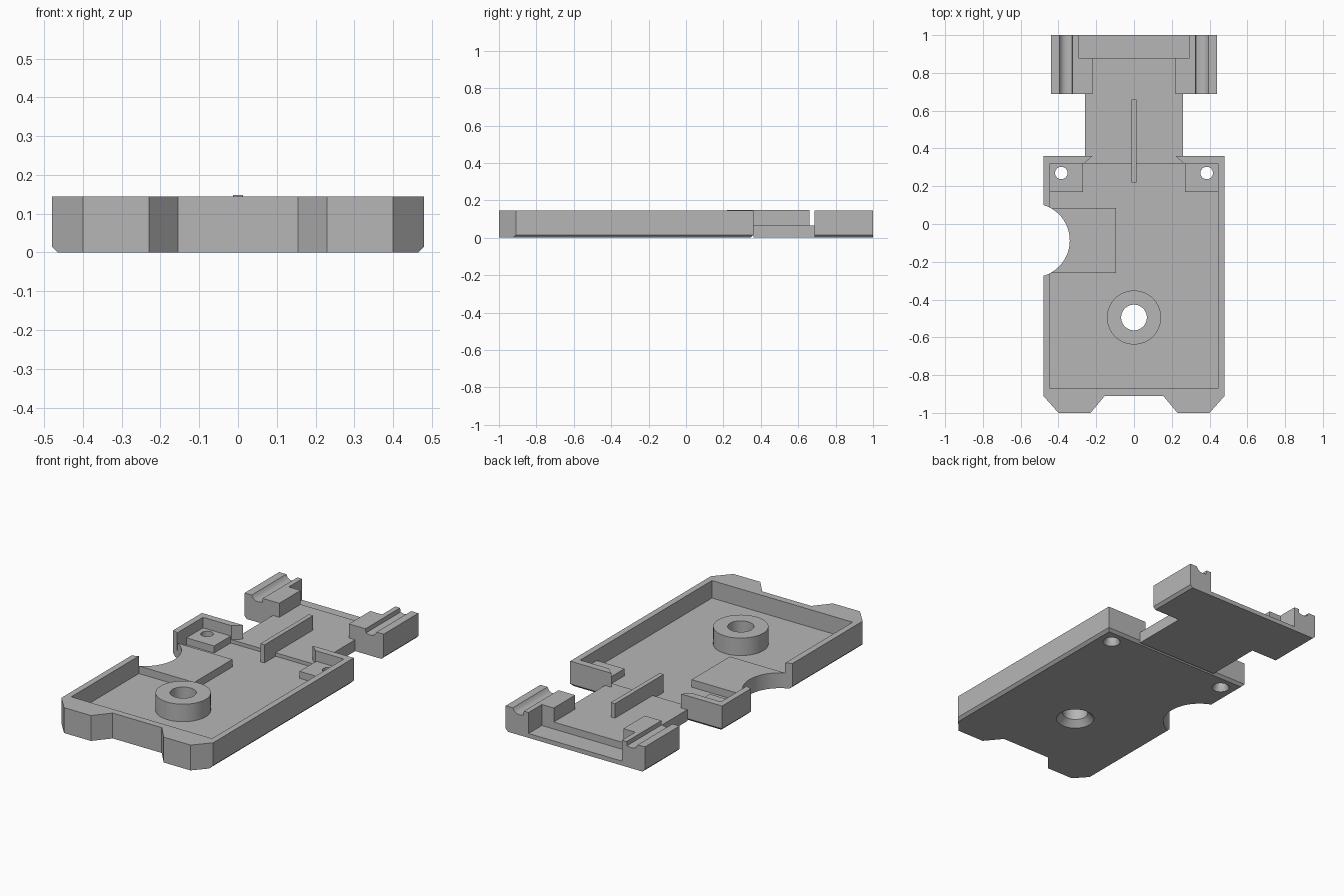
import bpy, bmesh, math
from mathutils import Vector

if "Cube" in bpy.data.objects:
    bpy.data.objects.remove(bpy.data.objects["Cube"])

grey = bpy.data.materials.new("plain grey")
grey.use_nodes = True
COLOUR = (0.47, 0.47, 0.47, 1)
grey.diffuse_color = COLOUR
grey.node_tree.nodes["Principled BSDF"].inputs["Base Color"].default_value = COLOUR

TOP, FLOOR, NECK = 0.145, 0.045, 0.065


def finish(name, bm):
    bmesh.ops.recalc_face_normals(bm, faces=bm.faces)
    mesh = bpy.data.meshes.new(name)
    bm.to_mesh(mesh)
    bm.free()
    mesh.materials.append(grey)
    ob = bpy.data.objects.new(name, mesh)
    bpy.context.collection.objects.link(ob)
    return ob


def extrude(name, points, direction, chamfer=0):
    """Closed 3D polygon swept along a direction; chamfer cuts the long lower side edges."""
    bm = bmesh.new()
    face = bm.faces.new([bm.verts.new(p) for p in points])
    new = bmesh.ops.extrude_face_region(bm, geom=[face])["geom"]
    bmesh.ops.translate(bm, vec=direction, verts=[v for v in new if isinstance(v, bmesh.types.BMVert)])
    if chamfer:
        wide = max(abs(v.co.x) for v in bm.verts)
        edges = [e for e in bm.edges if all(v.co.z < 1e-4 and abs(v.co.x) > wide - 1e-4 for v in e.verts)]
        bmesh.ops.bevel(bm, geom=edges, offset=chamfer, segments=1, affect='EDGES')
    return finish(name, bm)


def prism(name, outline, z0, z1, chamfer=0):
    return extrude(name, [(x, y, z0) for x, y in outline], Vector((0, 0, z1 - z0)), chamfer)


def box(name, x0, x1, y0, y1, z0, z1):
    return prism(name, [(x0, y0), (x1, y0), (x1, y1), (x0, y1)], z0, z1)


def cone(name, x, y, r0, r1, z0, z1):
    bm = bmesh.new()
    bmesh.ops.create_cone(bm, cap_ends=True, segments=72, radius1=r0, radius2=r1, depth=z1 - z0)
    bmesh.ops.translate(bm, vec=(x, y, (z0 + z1) / 2), verts=bm.verts)
    return finish(name, bm)


def mirrored(right):
    return right + [(-x, y) for x, y in reversed(right)]


def cut(ob, cutters):
    for c in cutters:
        c.hide_render = True
        mod = ob.modifiers.new("cut", 'BOOLEAN')
        mod.operation, mod.solver, mod.object = 'DIFFERENCE', 'EXACT', c
    bpy.context.view_layer.update()
    result = bpy.data.meshes.new_from_object(ob.evaluated_get(bpy.context.evaluated_depsgraph_get()))
    ob.modifiers.clear()
    ob.data = result


# Main tray with notched front and open back
tray = prism("tray", mirrored([(0.155, -0.91), (0.23, -1), (0.40, -1), (0.48, -0.91), (0.48, 0.36)]),
             0, TOP, chamfer=0.015)
pocket = box("pocket_cutter", -0.445, 0.445, -0.87, 0.32, FLOOR, 0.3)
gap = prism("gap_cutter", mirrored([(0.276, 0.31), (0.209, 0.37)]), NECK, 0.3)
side_scoop = cone("scoop_cutter", -0.536, -0.087, 0.196, 0.196, -0.1, 0.3)

# Neck and centre rib
neck = box("neck", -0.26, 0.26, 0.36, 0.69, 0, NECK)
rib = box("centre_rib", -0.013, 0.013, 0.22, 0.66, FLOOR, 0.148)

# Tail with two grooved side posts and a lowered back ledge
half = [(0.425, 0), (0.44, 0.015), (0.44, TOP), (0.395, TOP), (0.385, 0.128), (0.37, 0.119),
        (0.35, 0.117), (0.328, 0.122), (0.325, TOP), (0.22, TOP), (0.22, NECK)]
tail = extrude("tail", [(x, 0.687, z) for x, z in mirrored(half)], Vector((0, 0.313, 0)))
ledge = box("ledge_cutter", -0.295, 0.295, 0.88, 1.1, 0.025, 0.3)
cut(tail, [ledge])

# Screw boss and its countersunk hole
boss = cone("screw_boss", 0, -0.495, 0.143, 0.143, FLOOR, TOP)
hole = cone("hole_cutter", 0, -0.495, 0.068, 0.068, -0.1, 0.3)
sink = cone("sink_cutter", 0, -0.495, 0.12, 0.068, -0.02, 0.035)

# Corner pads with small through holes
cutters = [hole, sink]
for side, label in ((1, "left"), (-1, "right")):
    x0, x1 = sorted((side * 0.27, side * 0.445))
    pad = box(label + "_corner_pad", x0, x1, 0.17, 0.32, FLOOR, 0.085)
    pin = cone(label + "_pin_cutter", side * 0.385, 0.27, 0.033, 0.033, -0.1, 0.3)
    pin_sink = cone(label + "_pin_sink_cutter", side * 0.385, 0.27, 0.055, 0.033, -0.015, 0.025)
    cut(pad, [pin])
    cutters += [pin, pin_sink]

# Raised pad beside the scoop
scoop_pad = box("scoop_pad", -0.445, -0.095, -0.26, 0.085, FLOOR, 0.088)
cut(scoop_pad, [side_scoop])
cut(boss, [hole])
cutters += [pocket, gap, side_scoop]
cut(tray, cutters)

# Remove the helpers, then shade round walls smooth
for c in cutters + [ledge]:
    bpy.data.objects.remove(c)
bpy.ops.object.select_all(action='DESELECT')
parts = [o for o in bpy.context.collection.objects if o.type == 'MESH']
for ob in parts:
    ob.select_set(True)
bpy.context.view_layer.objects.active = tray
bpy.ops.object.shade_smooth_by_angle(angle=math.radians(30))
